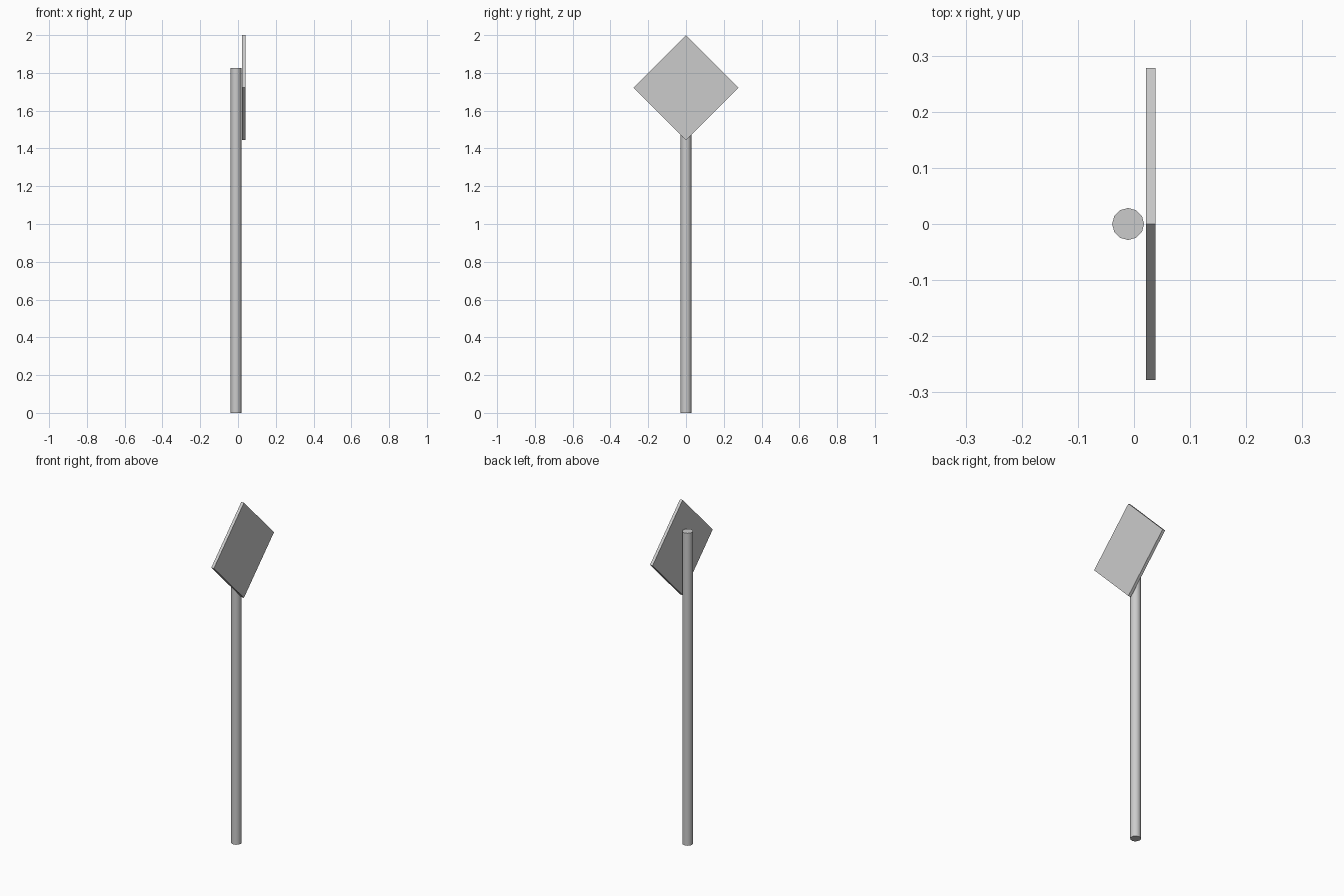
import bpy
from math import radians, sqrt

if "Cube" in bpy.data.objects:
    bpy.data.objects.remove(bpy.data.objects["Cube"])

# Round post, standing on the ground
POST_H, POST_R = 1.827, 0.0285
bpy.ops.mesh.primitive_cylinder_add(vertices=12, radius=POST_R, depth=POST_H,
                                    location=(-0.0105, 0, POST_H / 2))
bpy.context.object.name = "post"
bpy.ops.object.shade_smooth_by_angle(angle=radians(40))

# Square sign plate turned on its corner, in front of the post on +x
HALF_DIAGONAL = 0.278
side = HALF_DIAGONAL * sqrt(2)
bpy.ops.mesh.primitive_cube_add(size=1, location=(0.030, 0, 2 - HALF_DIAGONAL),
                                rotation=(radians(45), 0, 0))
plate = bpy.context.object
plate.name = "sign_plate"
plate.scale = (0.017, side, side)
